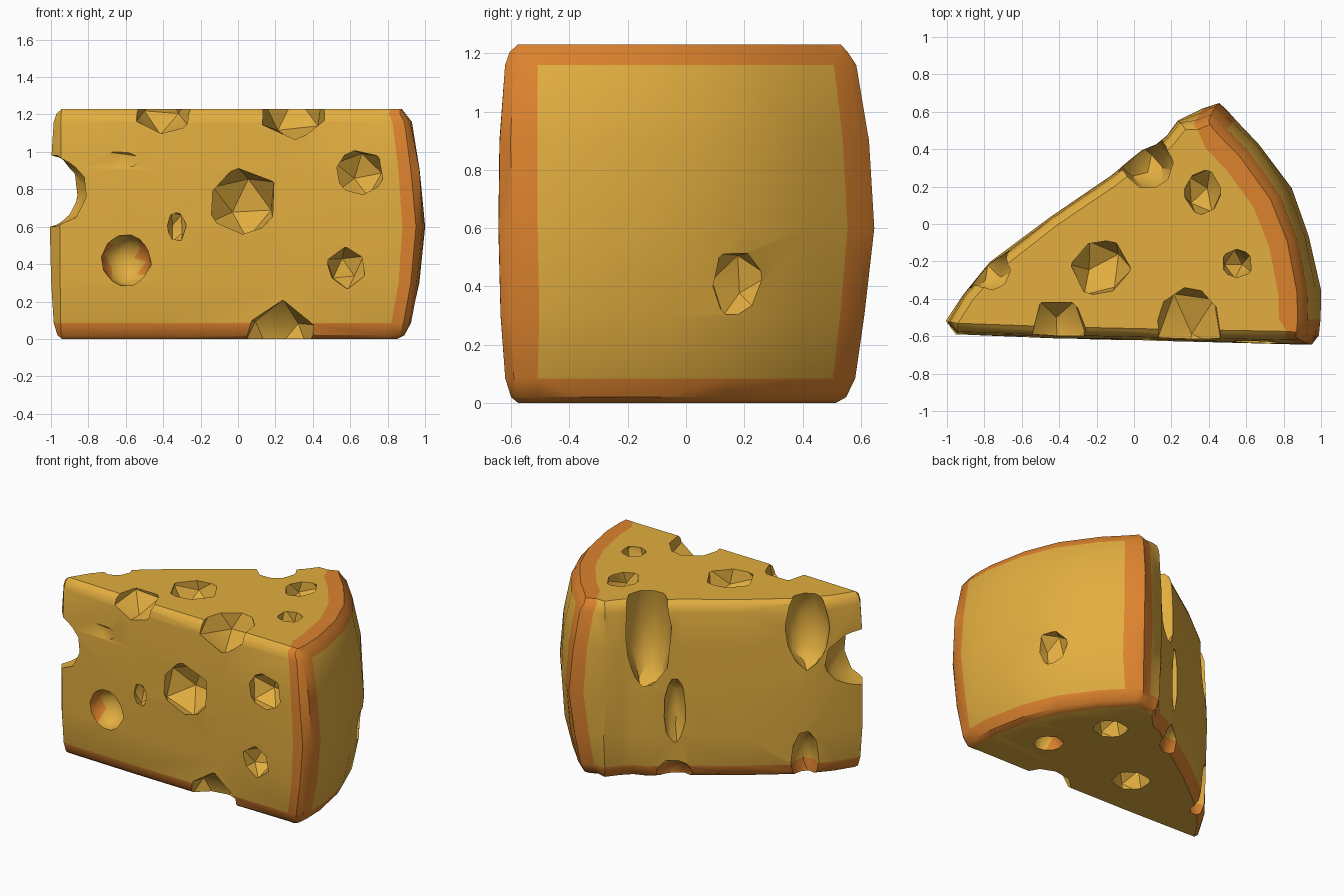
import bpy, bmesh, random
from math import radians
from mathutils import Vector, Matrix, Euler

random.seed(4)
cube = bpy.data.objects.get("Cube")
if cube:
    bpy.data.objects.remove(cube, do_unlink=True)


def make_material(name, rgb):
    m = bpy.data.materials.new(name)
    m.use_nodes = True
    m.diffuse_color = (*rgb, 1)
    m.node_tree.nodes["Principled BSDF"].inputs["Base Color"].default_value = (*rgb, 1)
    return m


PASTE, RIND = 0, 1
BASE_BAND = .085
materials = [make_material("cheese yellow", (0.76, 0.42, 0.05)),
             make_material("rind orange", (0.72, 0.225, 0.027))]


def make_object(name, bm):
    bmesh.ops.recalc_face_normals(bm, faces=bm.faces[:])
    mesh = bpy.data.meshes.new(name)
    bm.to_mesh(mesh)
    bm.free()
    for m in materials:
        mesh.materials.append(m)
    ob = bpy.data.objects.new(name, mesh)
    bpy.context.collection.objects.link(ob)
    return ob


# Wedge outline, counter-clockwise: front side, curved rind side, back side
front = [(-1, -.52), (-.95, -.59), (-.4, -.61), (.3, -.625), (.88, -.64)]
arc = [(.95, -.64), (.99, -.6), (1, -.51), (.995, -.35), (.94, -.06),
       (.84, .19), (.67, .43), (.55, .555), (.5, .61), (.45, .64)]
back = [(.36, .61), (.24, .555), (.17, .47), (.12, .42), (.04, .39), (-.14, .25),
        (-.45, .04), (-.77, -.21), (-.91, -.37)]
outline = [Vector(p) for p in front + arc + back]
n = len(outline)
first, last = len(front) - 1, len(front) + len(arc)  # ends of the rind band
hub = Vector((-.6, -.5))

# Layers: height, inset of the whole outline, pull-in of the curved side
layers = [(0, .06, .09), (.02, .035, .075), (BASE_BAND, .015, .06), (.3, .005, .025),
          (.6, 0, 0), (.9, .004, .018), (1.16, .015, .055), (1.205, .03, .075), (1.23, .06, .065)]


def layer_point(i, z, inset, pull):
    p = outline[i]
    t = (outline[(i + 1) % n] - outline[i - 1]).normalized()
    q = p - Vector((t.y, -t.x)) * inset
    if first <= i <= last:
        q -= (p - hub).normalized() * pull
    if .1 < z < 1.1:
        q += Vector((random.uniform(-1, 1), random.uniform(-1, 1))) * .007
    return (q.x, q.y, z)


bm = bmesh.new()
rings = [[bm.verts.new(layer_point(i, *l)) for i in range(n)] for l in layers]

# Side walls: rind along the base and around the curved face
for k in range(len(rings) - 1):
    for i in range(n):
        j = (i + 1) % n
        f = bm.faces.new((rings[k][i], rings[k][j], rings[k + 1][j], rings[k + 1][i]))
        on_curve = first <= i < last
        patch = first + 3 <= i < last - 3 and 2 <= k < 6
        f.material_index = RIND if k < 2 or (on_curve and not patch) else PASTE

# Bottom cap, and top cap with its rind strip
bm.faces.new(rings[0][::-1])
top = rings[-1]
outer = top[first + 1:last]
inner = [top[first]]
for v in outer[1:-1]:
    step = (v.co.xy - hub).normalized() * .1
    inner.append(bm.verts.new((v.co.x - step.x, v.co.y - step.y, v.co.z)))
inner.append(top[last])
# keep the strip ends on a straight run to the corners
inner[1].co = inner[0].co.lerp(inner[2].co, .4)
inner[-2].co = inner[-1].co.lerp(inner[-3].co, .4)
for i in range(len(outer) - 1):
    f = bm.faces.new((outer[i], outer[i + 1], inner[i + 1], inner[i]))
    f.material_index = RIND
bm.faces.new(top[:first] + inner + top[last + 1:])
bmesh.ops.triangulate(bm, faces=bm.faces[:])
wedge = make_object("cheese_wedge", bm)

# Holes: centre, radii
front_holes = [((.02, -.6, .73), (.18, .17, .17)), ((.65, -.62, .89), (.13, .12, .12)),
               ((.58, -.62, .38), (.1, .12, .1)),
               ((-.33, -.6, .6), (.05, .06, .08)), ((-.62, -.61, .96), (.09, .03, .05))]
stained_holes = [((-.6, -.6, .42), (.13, .14, .14)), ((.52, -.22, 0), (.09, .09, .12))]
edge_notches = [((-.4, -.57, 1.23), (.15, .16, .14)), ((.29, -.55, 1.24), (.18, .22, .18)),
                ((.22, -.62, 0), (.2, .16, .18))]
tip_notch = [((-1.03, -.53, .79), (.23, .3, .2))]
cap_holes = [((-.18, -.23, 1.23), (.15, .15, .15)), ((.37, .17, 1.23), (.1, .12, .13)),
             ((.55, -.21, 1.23), (.08, .08, .12)), ((-.18, -.25, 0), (.12, .11, .13)),
             ((.34, .17, 0), (.11, .1, .13))]
rind_hole = [((.84, .185, .41), (.1, .1, .11))]
back_dents = [((.07, .32, 1.02), (.15, .16, .42)), ((-.12, .29, .48), (.07, .1, .24)),
              ((-.76, -.25, 1.04), (.14, .14, .28)), ((-.77, -.22, .1), (.09, .11, .22)),
              ((-.11, .28, 0), (.13, .1, .13))]


def add_holes(bm, holes, turn, detail, scale):
    for centre, radii in holes:
        spin = Euler([random.uniform(0, 3) for _ in range(3)]).to_matrix().to_4x4()
        m = (Matrix.Translation(centre) @ Matrix.Rotation(turn, 4, 'Z')
             @ Matrix.Diagonal((*radii, 1)) @ spin)
        made = bmesh.ops.create_icosphere(bm, subdivisions=detail, radius=scale, matrix=m)
        for v in made["verts"]:
            v.co += (v.co - Vector(centre)) * random.uniform(-.06, .06)


bm = bmesh.new()
# Dents in the back show rind where they cross the base band
add_holes(bm, back_dents, radians(39), 2, 1.03)
bmesh.ops.bisect_plane(bm, geom=bm.verts[:] + bm.edges[:] + bm.faces[:],
                       plane_co=(0, 0, BASE_BAND), plane_no=(0, 0, 1))
for f in bm.faces:
    if f.calc_center_median().z < BASE_BAND:
        f.material_index = RIND
# Two holes have stained side walls
done = len(bm.faces)
add_holes(bm, stained_holes, 0, 2, 1.03)
bm.faces.ensure_lookup_table()
bm.normal_update()
for f in bm.faces[done:]:
    if abs(f.normal.x) > .65:
        f.material_index = RIND
# Plain angular holes
for group in (front_holes, edge_notches, cap_holes, rind_hole):
    add_holes(bm, group, 0, 1, 1.13)
add_holes(bm, tip_notch, 0, 2, 1.03)
cutter = make_object("hole_cutter", bm)
cutter.hide_render = True

# Carve the holes and shade
mod = wedge.modifiers.new("holes", 'BOOLEAN')
mod.operation = 'DIFFERENCE'
mod.solver = 'EXACT'
mod.use_self = True
mod.object = cutter
bpy.ops.object.select_all(action='DESELECT')
wedge.select_set(True)
bpy.context.view_layer.objects.active = wedge
bpy.ops.object.modifier_apply(modifier=mod.name)
bpy.data.objects.remove(cutter, do_unlink=True)
bpy.ops.object.shade_smooth_by_angle(angle=radians(35))
